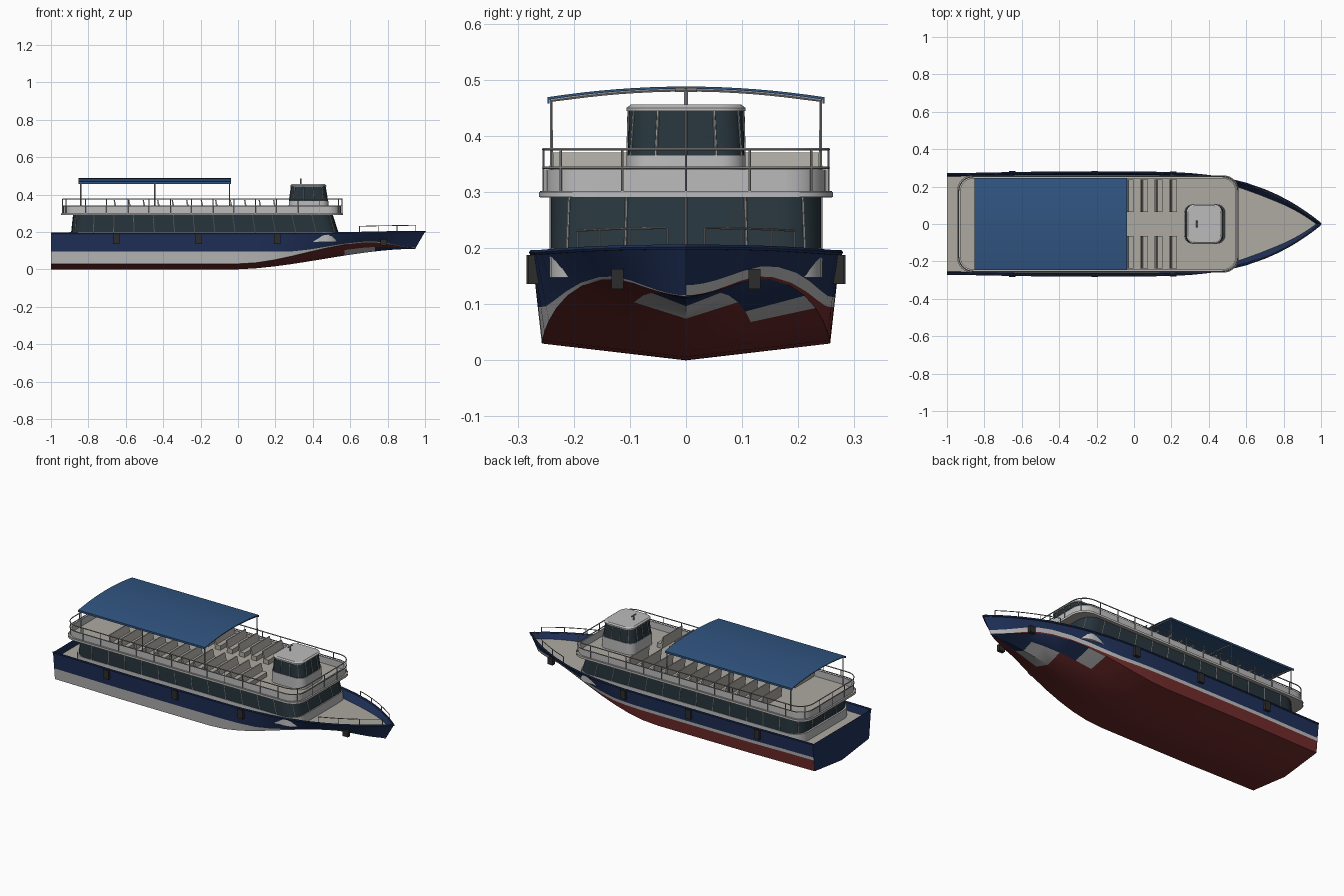
import bpy, bmesh, math
from mathutils import Vector

if "Cube" in bpy.data.objects:
    bpy.data.objects.remove(bpy.data.objects["Cube"])


def mat(name, r, g, b):
    m = bpy.data.materials.new(name)
    m.diffuse_color = (r, g, b, 1)
    m.use_nodes = True
    m.node_tree.nodes["Principled BSDF"].inputs["Base Color"].default_value = m.diffuse_color
    return m


NAVY = mat("navy", .014, .03, .1)
RED = mat("red", .17, .025, .025)
WHITE = mat("pale_grey", .5, .5, .5)
DECK = mat("deck_beige", .42, .4, .36)
GLASS = mat("dark_glass", .02, .035, .045)
BLUE = mat("canopy_blue", .03, .09, .22)
STEEL = mat("steel", .3, .3, .3)
BLACK = mat("rubber", .025, .025, .025)


def add(name, data, mats):
    ob = bpy.data.objects.new(name, data)
    bpy.context.collection.objects.link(ob)
    if not data.materials:
        for m in mats:
            data.materials.append(m)
    return ob


def smooth_by_angle(ob):
    bpy.ops.object.select_all(action='DESELECT')
    ob.select_set(True)
    bpy.context.view_layer.objects.active = ob
    bpy.ops.object.shade_smooth_by_angle(angle=math.radians(32))


def grid(name, rings, mats, closed=True, caps=(True, True), pick=None):
    """Skin a list of equal-length point rings."""
    bm = bmesh.new()
    vs = [[bm.verts.new(p) for p in r] for r in rings]
    n = len(rings[0])
    for a, b in zip(vs, vs[1:]):
        for j in range(n if closed else n - 1):
            k = (j + 1) % n
            f = bm.faces.new((a[j], a[k], b[k], b[j]))
            if pick:
                f.material_index = pick(j, f.calc_center_median())
    if caps[0]:
        bm.faces.new(vs[0])
    if caps[1]:
        bm.faces.new(vs[-1])
    bmesh.ops.remove_doubles(bm, verts=bm.verts, dist=.0002)
    bmesh.ops.recalc_face_normals(bm, faces=bm.faces)
    me = bpy.data.meshes.new(name)
    bm.to_mesh(me)
    bm.free()
    ob = add(name, me, mats)
    smooth_by_angle(ob)
    return ob


def tubes(name, paths, r, m, cyclic=False):
    """Round bars along paths, joined in one mesh object."""
    cu = bpy.data.curves.new(name, 'CURVE')
    cu.dimensions = '3D'
    cu.bevel_depth, cu.bevel_resolution, cu.use_fill_caps = r, 1, True
    for p in paths:
        sp = cu.splines.new('POLY')
        sp.points.add(len(p) - 1)
        for q, co in zip(sp.points, p):
            q.co = (*co, 1)
        sp.use_cyclic_u = cyclic
    ob = add(name, cu, [m])
    bpy.ops.object.select_all(action='DESELECT')
    ob.select_set(True)
    bpy.context.view_layer.objects.active = ob
    bpy.ops.object.convert(target='MESH')
    smooth_by_angle(bpy.context.object)


def outline(x0, x1, hw, r, z, n=6):
    """Rounded rectangle starting at the middle of the front edge."""
    pts = [Vector((x1, 0, z))]
    for c, (cx, cy) in enumerate([(x1 - r, hw - r), (x0 + r, hw - r), (x0 + r, r - hw), (x1 - r, r - hw)]):
        for i in range(n + 1):
            a = math.pi / 2 * (c + i / n)
            pts.append(Vector((cx + r * math.cos(a), cy + r * math.sin(a), z)))
    return pts


def resample(pts, n):
    loop = pts + pts[:1]
    seg = [(b - a).length for a, b in zip(loop, loop[1:])]
    step, out, i, acc = sum(seg) / n, [], 0, 0
    for k in range(n):
        while acc + seg[i] < k * step:
            acc += seg[i]
            i += 1
        out.append(loop[i].lerp(loop[i + 1], (k * step - acc) / seg[i]))
    return out


def loft(name, levels, m, caps=(True, True)):
    return grid(name, [outline(*l) for l in levels], [m], caps=caps)


def ss(x, a, b):
    t = min(1, max(0, (x - a) / (b - a)))
    return t * t * (3 - 2 * t)


# hull lines as functions of station s
def sheer_z(s): return .192 + .01 * ss(s, .3, 1)
def keel_z(s): return .11 * ss(s, -.05, 1)
def chine_z(s): return .03 + .115 * ss(s, 0, .75) - .03 * ss(s, .75, 1)
def stripe_z(s): return .095 + .055 * ss(s, .25, .75) - .034 * ss(s, .75, 1)
def deck_z(s): return .15 + .025 * ss(s, .4, 1)


def skin(s, z, inset=0):
    """Point on the topsides at station s and height z."""
    f = (z - chine_z(s)) / (sheer_z(s) - chine_z(s))
    q = max(0, s)
    stern = 1 - .03 * ss(-s, .5, 1)
    cy, sy = .257 * stern * (1 - q ** 2.5), .275 * stern * (1 - q ** 3)
    x = s if s < 0 else s * (.95 + .05 * f)
    return Vector((x, max(0, cy + (sy - cy) * f - inset), z))


def both(p):
    return [Vector((v.x, -v.y, v.z)) for v in reversed(p)] + p


stations = [-1, -.8, -.6, -.4, -.2, 0, .1, .2, .3, .4, .5, .6, .7, .77, .83, .88, .92, .95, .975, .99, 1]
hull_rings, deck_rings = [], []
for s in stations:
    ch = skin(s, chine_z(s))
    keel = Vector((ch.x, 0, keel_z(s)))
    lo, sh, dk = stripe_z(s), sheer_z(s), deck_z(s)
    half = [keel, keel.lerp(ch, .5), ch, skin(s, lo), skin(s, lo + .018), skin(s, (lo + .018 + sh) / 2),
            skin(s, sh), skin(s, sh, .008), skin(s, dk, .008)]
    hull_rings.append(both(half))
    e = skin(s, dk, .007)
    deck_rings.append(both([Vector((e.x, 0, dk)), e]))


def hull_colour(j, c):
    row = j - 9 if j >= 9 else 8 - j
    if row < 2:
        return 0 if c.z < .088 else 1 if c.z < .107 else 2
    return {2: 0, 3: 1}.get(row, 2)


hull = grid("hull", hull_rings, [RED, WHITE, NAVY], False, (False, False), hull_colour)
grid("main_deck", deck_rings, [DECK], False, (False, False))
end = hull_rings[0]
grid("transom", [end[:9], end[17:8:-1]], [NAVY], False, (False, False))
tubes("rub_rail", [both([skin(s, sheer_z(s)) for s in stations][::-1])[::-1]], .005, NAVY)

# fenders along the topsides
fender = None
for x in (-.65, -.21, .21, .78):
    for side in (1, -1):
        zc, h = (.162, .026) if x < .7 else (.145, .018)
        y = skin(x, zc).y
        rect = [(x + a, side * (y + b)) for a, b in ((-.017, -.008), (.017, -.008), (.017, .013), (-.017, .013))]
        grid("fender", [[(*p, zc + d) for p in rect] for d in (-h, h)], [BLACK])

# lower cabin
loft("cabin_base", [(-.9, .545, .243, .08, .148), (-.9, .54, .243, .08, .2)], WHITE)
low, top = (-.89, .535, .241, .08, .198), (-.88, .505, .241, .08, .292)
loft("cabin_windows", [low, top], GLASS)
tubes("cabin_mullions", list(zip(resample(outline(*low), 34), resample(outline(*top), 34))), .0025, STEEL)

# upper deck with bulwark and railing
loft("upper_deck", [(-.945, .56, .26, .08, .29), (-.945, .56, .26, .08, .302)], DECK)
loft("upper_deck_edge", [(-.947, .562, .262, .08, z) for z in (.291, .3)], WHITE, (False, False))
loft("upper_bulwark", [(-.935, .55, .25, .075, .3), (-.935, .55, .25, .075, .34),
                       (-.928, .543, .243, .07, .34), (-.928, .543, .243, .07, .3)], WHITE, (False, False))
rail = (-.938, .556, .254, .08)
tubes("upper_rails", [outline(*rail, z) for z in (.343, .376)], .0028, STEEL, True)
tubes("upper_stanchions", [[p, p + Vector((0, 0, .076))] for p in resample(outline(*rail, .3), 34)], .0025, STEEL)

# wheelhouse
loft("wheelhouse_base", [(.27, .487, .106, .045, .3), (.272, .483, .106, .045, .366)], WHITE)
wl, wt = (.274, .48, .104, .045, .365), (.285, .466, .102, .045, .446)
loft("wheelhouse_windows", [wl, wt], GLASS)
tubes("wheelhouse_mullions", list(zip(resample(outline(*wl), 14), resample(outline(*wt), 14))), .0025, STEEL)
loft("wheelhouse_roof", [(.28, .472, .106, .045, .444), (.28, .472, .106, .045, .45),
                         (.288, .464, .098, .04, .456)], WHITE)
tubes("mast", [[(.335, 0, .454), (.335, 0, .485)], [(.335, -.02, .482), (.335, .02, .482)]], .004, STEEL)

# rows of benches
profile = [(-.003, .301), (.03, .301), (.03, .328), (.004, .328), (-.006, .37), (-.012, .37)]
bench = grid("bench", [[(x, y, z) for x, z in profile] for y in (-.087, .087)], [DECK])
bench.location = (.2, .15, 0)
for i in range(12):
    for side in (1, -1):
        if i or side < 0:
            add("bench", bench.data, []).location = (.2 - .0775 * i, side * .15, 0)


# canopy on arched frames
def arch(x, drop, hw=.247):
    ys = [hw * (i / 8 - 1) for i in range(17)]
    return [Vector((x, y, .488 - .019 * (y / hw) ** 2 - drop)) for y in ys]


def canopy_ring(x):
    lip = [Vector((x, side, .458)) for side in (.247, .243)]
    lip2 = [Vector((x, side, .458)) for side in (-.243, -.247)]
    return arch(x, 0) + lip + arch(x, .004, .243)[::-1] + lip2


grid("canopy", [canopy_ring(-.852), canopy_ring(-.038)], [BLUE])
tubes("canopy_frames", [[Vector((x, -.24, .3))] + arch(x, .006, .24) + [Vector((x, .24, .3))]
                        for x in (-.84, -.445, -.045)], .0035, STEEL)

# bow rails
paths = []
for side in (1, -1):
    line = []
    for i in range(10):
        s = .65 + .3 * i / 9
        p = skin(s, sheer_z(s), .006)
        foot = Vector((p.x, side * p.y, p.z))
        line.append(foot + Vector((0, 0, .034)))
        if i % 3 == 0:
            paths.append([foot, line[-1]])
    paths.append(line)
tubes("bow_rail", paths, .0022, STEEL)
